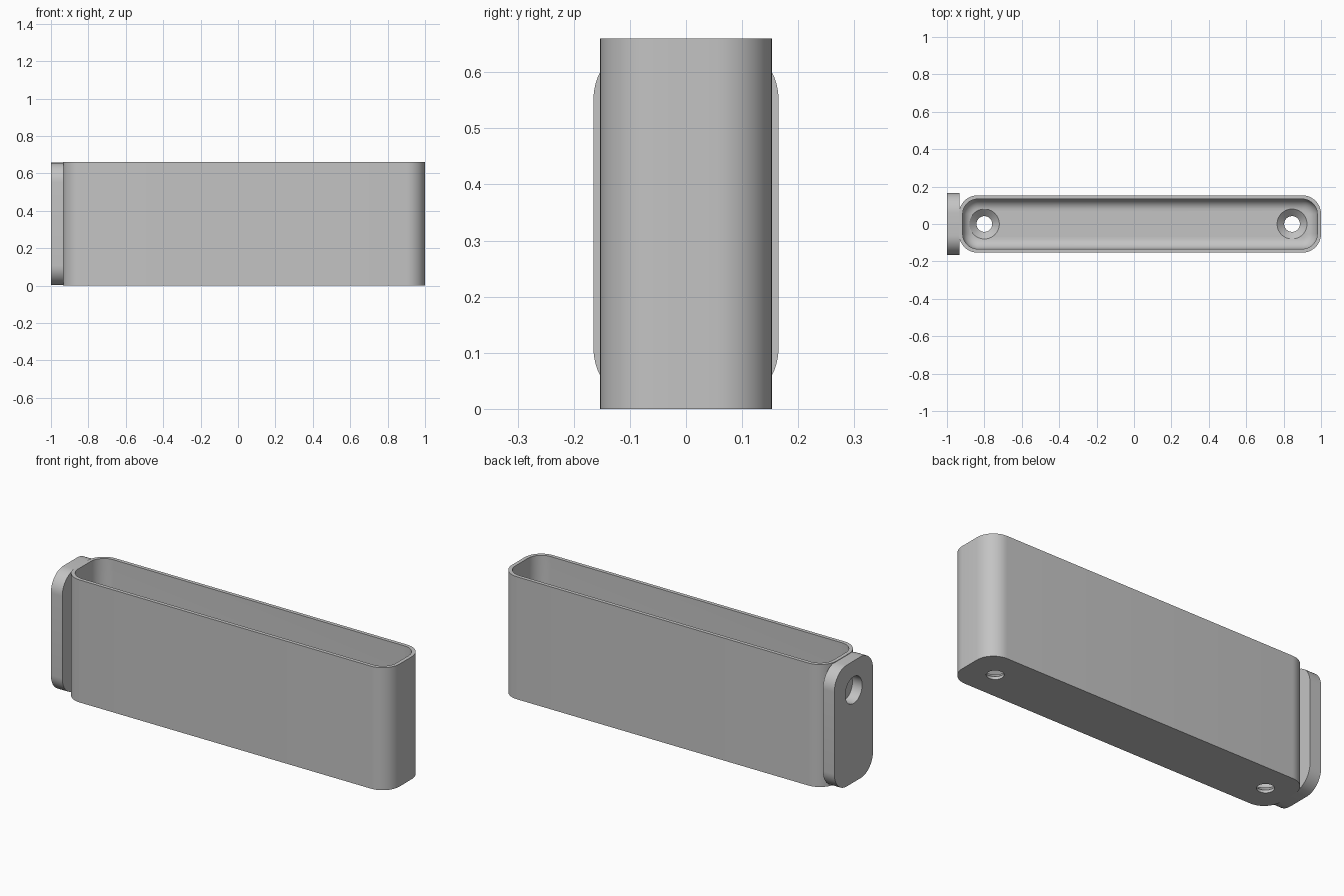
import bpy, bmesh, math
from mathutils import Matrix, Vector

cube = bpy.data.objects.get("Cube")
if cube:
    bpy.data.objects.remove(cube, do_unlink=True)

grey = bpy.data.materials.new("plain grey")
grey.use_nodes = True
colour = (0.55, 0.55, 0.55, 1)
grey.diffuse_color = colour
grey.node_tree.nodes["Principled BSDF"].inputs["Base Color"].default_value = colour


def rounded_rect(hx, hy, r, steps=12):
    """Counter-clockwise outline of a rectangle with rounded corners."""
    points = []
    for k, (sx, sy) in enumerate([(1, 1), (-1, 1), (-1, -1), (1, -1)]):
        for i in range(steps + 1):
            a = math.pi / 2 * (k + i / steps)
            points.append((sx * (hx - r) + r * math.cos(a),
                           sy * (hy - r) + r * math.sin(a)))
    return points


def circle(r, n=48):
    return [(r * math.cos(math.tau * i / n), r * math.sin(math.tau * i / n)) for i in range(n)]


def loft(name, sections, matrix):
    """Skin a stack of (outline, height) sections and cap both ends."""
    bm = bmesh.new()
    rings = [[bm.verts.new((x, y, z)) for x, y in outline] for outline, z in sections]
    for a, b in zip(rings, rings[1:]):
        for i in range(len(a)):
            j = (i + 1) % len(a)
            bm.faces.new((a[i], a[j], b[j], b[i]))
    bm.faces.new(rings[0][::-1])
    bm.faces.new(rings[-1])
    bm.transform(matrix)
    bmesh.ops.recalc_face_normals(bm, faces=bm.faces)
    mesh = bpy.data.meshes.new(name)
    bm.to_mesh(mesh)
    bm.free()
    mesh.materials.append(grey)
    obj = bpy.data.objects.new(name, mesh)
    bpy.context.collection.objects.link(obj)
    return obj


def activate(obj):
    bpy.ops.object.select_all(action='DESELECT')
    obj.select_set(True)
    bpy.context.view_layer.objects.active = obj


def cut(obj, cutter):
    """Subtract the cutter and discard it."""
    cutter.hide_render = True
    activate(obj)
    mod = obj.modifiers.new("hole", 'BOOLEAN')
    mod.operation = 'DIFFERENCE'
    mod.solver = 'EXACT'
    mod.object = cutter
    bpy.ops.object.modifier_apply(modifier=mod.name)
    bpy.data.objects.remove(cutter, do_unlink=True)


# Open tray: outer wall, thin rim, inner wall, filleted floor
HEIGHT, FLOOR, WALL, FILLET = 0.66, 0.05, 0.02, 0.06
HX, HY, CORNER = 0.968, 0.153, 0.1
centre_x = 1 - HX


def inset(d):
    return rounded_rect(HX - d, HY - d, CORNER - d)


sections = [(inset(0), 0), (inset(0), HEIGHT), (inset(WALL), HEIGHT)]
for i in range(9):
    a = math.pi / 2 * i / 8
    sections.append((inset(WALL + FILLET * (1 - math.cos(a))),
                     FLOOR + FILLET * (1 - math.sin(a))))
tray = loft("tray", sections, Matrix.Translation((centre_x, 0, 0)))

# Countersunk screw holes in the floor
for x in (-0.80, 0.845):
    profile = [(0.042, -0.05), (0.042, 0.015), (0.08, FLOOR), (0.08, FLOOR + 0.05)]
    cut(tray, loft("screw_cutter", [(circle(r), z) for r, z in profile],
                   Matrix.Translation((x, 0, 0))))

# Rounded end plate standing on the right end, with a round recess
upright = Matrix(((0, 0, 1), (1, 0, 0), (0, 1, 0))).to_4x4()
outline = rounded_rect(0.165, 0.327, 0.105)
plate = loft("end_plate", [(outline, 0), (outline, 0.068)],
             Matrix.Translation((-1, 0, HEIGHT / 2)) @ upright)
cut(plate, loft("recess_cutter", [(circle(0.072), -0.05), (circle(0.072), 0.058)],
                Matrix.Translation((-1, 0, 0.5)) @ upright))

for obj in (tray, plate):
    activate(obj)
    bpy.ops.object.shade_smooth_by_angle(angle=math.radians(30))
